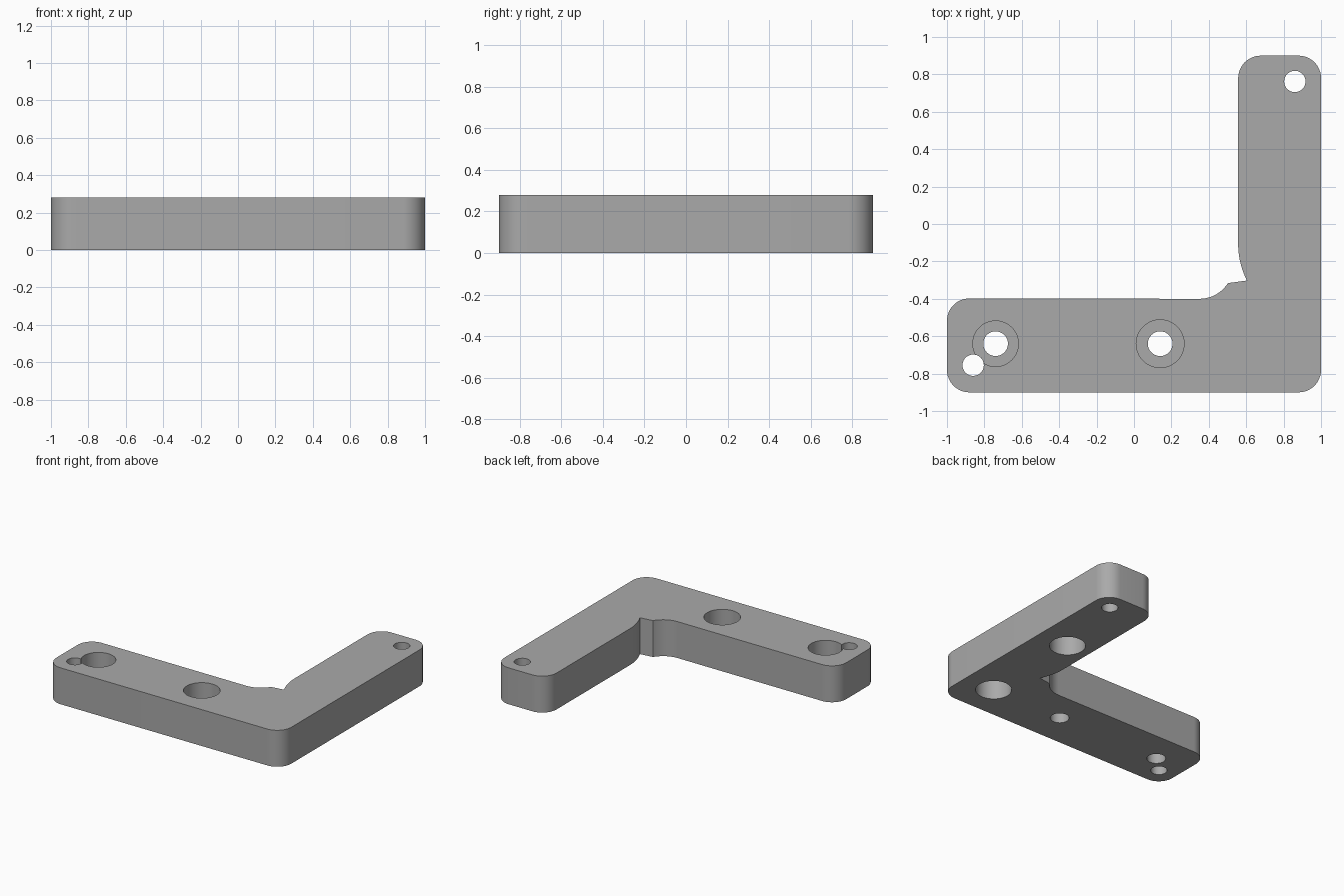
import bpy, bmesh, math

if "Cube" in bpy.data.objects:
    bpy.data.objects.remove(bpy.data.objects["Cube"])

H = 0.28           # plate thickness
R = 0.12           # outer corner radius

def arc(cx, cy, r, a0, a1, n=12):
    return [(cx + r * math.cos(math.radians(a0 + (a1 - a0) * i / n)),
             cy + r * math.sin(math.radians(a0 + (a1 - a0) * i / n))) for i in range(n + 1)]

# L-shaped outline with rounded corners, counter-clockwise
outline = arc(-1 + R, -0.9 + R, R, 180, 270)
outline += arc(1 - R, -0.9 + R, R, 270, 360)
outline += arc(1 - R, 0.9 - R, R, 0, 90)
outline += arc(0.557 + R, 0.9 - R, R, 90, 180)
# inner corner: wide arc running into a tighter one
outline += arc(0.987, -0.107, 0.43, 180, 207)
outline += arc(0.35, -0.22, 0.18, -27, -90)[1:]
outline += arc(-1 + R, -0.398 - R, R, 90, 180)

bm = bmesh.new()
face = bm.faces.new([bm.verts.new((x, y, 0)) for x, y in outline])
top = bmesh.ops.extrude_face_region(bm, geom=[face])
bmesh.ops.translate(bm, vec=(0, 0, H),
                    verts=[v for v in top["geom"] if isinstance(v, bmesh.types.BMVert)])
bmesh.ops.recalc_face_normals(bm, faces=bm.faces)
mesh = bpy.data.meshes.new("corner_plate")
bm.to_mesh(mesh)
bm.free()
plate = bpy.data.objects.new("corner_plate", mesh)
bpy.context.collection.objects.link(plate)

grey = bpy.data.materials.new("grey")
grey.diffuse_color = (0.4, 0.4, 0.4, 1)
grey.use_nodes = True
grey.node_tree.nodes["Principled BSDF"].inputs["Base Color"].default_value = grey.diffuse_color
mesh.materials.append(grey)

def drill(name, x, y, r, z0, z1):
    bpy.ops.mesh.primitive_cylinder_add(vertices=48, radius=r, depth=z1 - z0,
                                        location=(x, y, (z0 + z1) / 2))
    cutter = bpy.context.object
    cutter.name = name
    cutter.data.materials.append(grey)
    mod = plate.modifiers.new(name, 'BOOLEAN')
    mod.operation = 'DIFFERENCE'
    mod.solver = 'EXACT'
    mod.object = cutter
    bpy.context.view_layer.objects.active = plate
    bpy.ops.object.modifier_apply(modifier=name)
    bpy.data.objects.remove(cutter)

# counterbored screw holes
for x, r in ((-0.74, 0.122), (0.14, 0.128)):
    drill("counterbore", x, -0.64, r, H - 0.18, H + 0.1)
    drill("screw_hole", x, -0.64, 0.066, -0.1, H + 0.1)

# small through holes at the arm ends
drill("pin_hole", -0.86, -0.755, 0.057, -0.1, H + 0.1)
drill("pin_hole", 0.86, 0.762, 0.057, -0.1, H + 0.1)

# blind pockets in the underside
for y in (-0.635, 0.166):
    drill("blind_pocket", 0.745, y, 0.126, -0.1, 0.18)

bpy.ops.object.select_all(action='DESELECT')
plate.select_set(True)
bpy.context.view_layer.objects.active = plate
bpy.ops.object.shade_smooth_by_angle(angle=math.radians(30))
